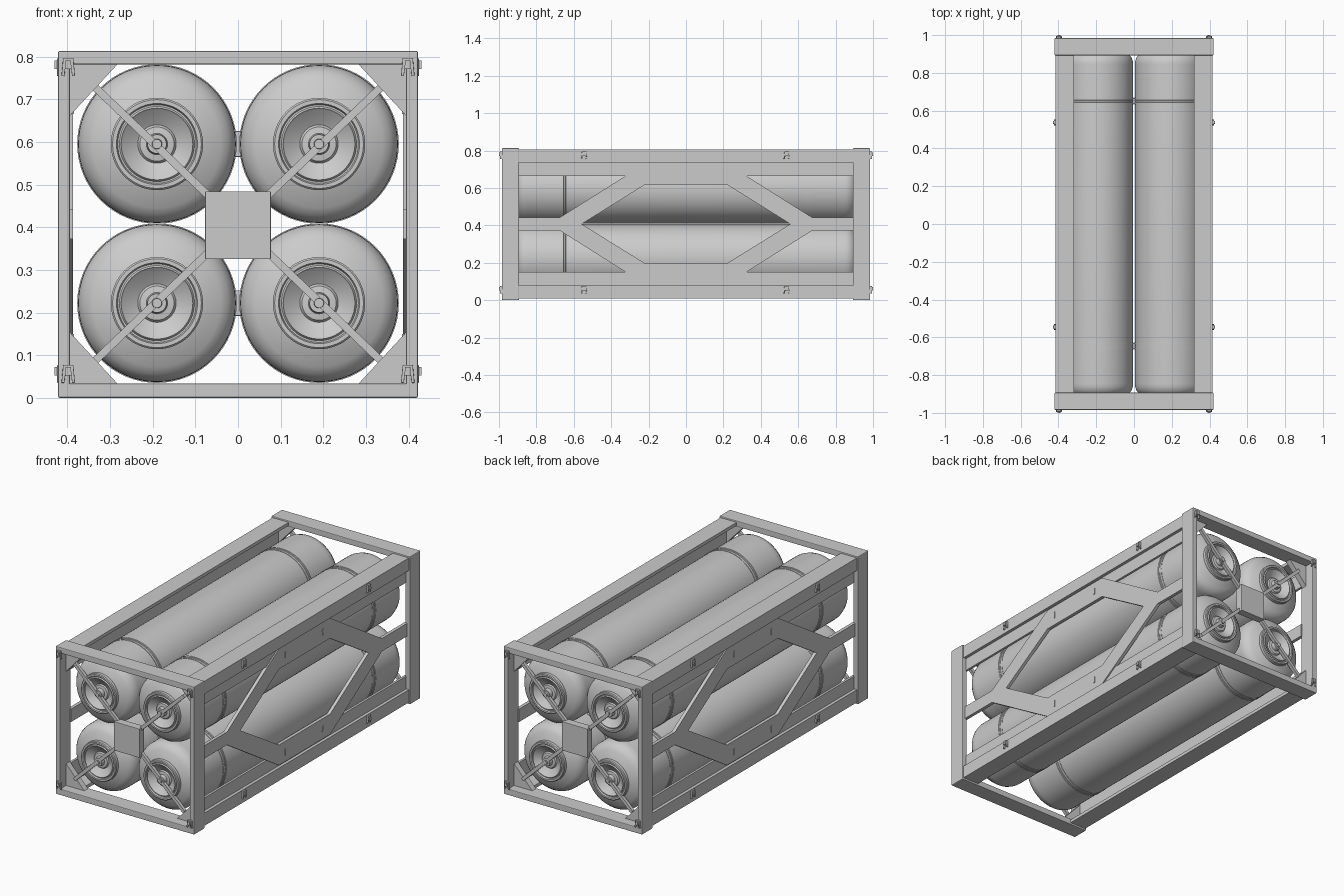
import bpy, bmesh, math
from mathutils import Vector

if "Cube" in bpy.data.objects:
    bpy.data.objects.remove(bpy.data.objects["Cube"])

TANK_X, TANK_Z, TANK_R, MID = 0.19, (0.222, 0.595), 0.185, 0.4075


def finish(name, bm, smooth=False, bevel=0.0):
    bmesh.ops.recalc_face_normals(bm, faces=bm.faces)
    me = bpy.data.meshes.new(name)
    bm.to_mesh(me)
    bm.free()
    ob = bpy.data.objects.new(name, me)
    bpy.context.collection.objects.link(ob)
    if bevel:
        m = ob.modifiers.new("bevel", 'BEVEL')
        m.width, m.segments, m.limit_method = bevel, 2, 'ANGLE'
    if smooth:
        bpy.ops.object.select_all(action='DESELECT')
        ob.select_set(True)
        bpy.context.view_layer.objects.active = ob
        bpy.ops.object.shade_smooth_by_angle(angle=math.radians(25))
    return ob


def prism(name, pts, axis, a, b, bevel=0.0):
    """Extrude a 2D outline along x (points are y,z) or y (points are x,z)."""
    place = (lambda p, d: (d, p[0], p[1])) if axis == 'x' else (lambda p, d: (p[0], d, p[1]))
    bm = bmesh.new()
    lo = [bm.verts.new(place(p, a)) for p in pts]
    hi = [bm.verts.new(place(p, b)) for p in pts]
    n = len(pts)
    bm.faces.new(lo)
    bm.faces.new(hi[::-1])
    for i in range(n):
        j = (i + 1) % n
        bm.faces.new((lo[i], lo[j], hi[j], hi[i]))
    return finish(name, bm, bevel=bevel)


def box(name, x0, x1, y0, y1, z0, z1, bevel=0.0):
    return prism(name, [(x0, z0), (x1, z0), (x1, z1), (x0, z1)], 'y', y0, y1, bevel)


def lathe(name, prof, cx, cz, closed=False):
    """Spin a (radius, y) profile around the y direction."""
    bm = bmesh.new()
    vs = [bm.verts.new((cx + r, y, cz)) for r, y in prof]
    es = [bm.edges.new(p) for p in zip(vs, vs[1:])]
    if closed:
        es.append(bm.edges.new((vs[-1], vs[0])))
    bmesh.ops.spin(bm, geom=vs + es, cent=(cx, 0, cz), axis=(0, 1, 0),
                   angle=math.tau, steps=64, use_merge=True)
    bmesh.ops.remove_doubles(bm, verts=bm.verts, dist=1e-5)
    return finish(name, bm, smooth=True)


def flip_z(pts):
    return [(u, 2 * MID - z) for u, z in pts]


# gas tanks: straight body, rounded shoulders, collar, dished end and valve boss
END = [(TANK_R, 0.845), (0.184, 0.862), (0.178, 0.88), (0.167, 0.895), (0.15, 0.907),
       (0.108, 0.922), (0.108, 0.938), (0.104, 0.942), (0.095, 0.942), (0.092, 0.934),
       (0.088, 0.934), (0.084, 0.94), (0.08, 0.936), (0.045, 0.915), (0.04, 0.922),
       (0.025, 0.924), (0.022, 0.945), (0.012, 0.945), (0.011, 0.955), (0.0, 0.955)]
tank_profile = [(r, -y) for r, y in END[::-1]] + END
W = 0.019
strap_profile = [(0.18, -W), (0.187, -W), (0.187, -0.008), (0.184, -0.007), (0.184, -0.004),
                 (0.187, -0.003), (0.187, 0.003), (0.184, 0.004), (0.184, 0.007),
                 (0.187, 0.008), (0.187, W), (0.18, W)]
for sx in (-1, 1):
    for z in TANK_Z:
        lathe("gas_tank", tank_profile, sx * TANK_X, z)
        for y in (-0.646, 0.652):
            lathe("tank_strap", [(r, y + d) for r, d in strap_profile], sx * TANK_X, z, True)

# strap clamps between the paired tanks
for y in (-0.646, 0.652):
    for z in TANK_Z:
        box("strap_clamp", -0.011, 0.011, y - 0.014, y + 0.014, z - 0.03, z + 0.03, 0.002)

# end frames, centre plate, corner gussets and diagonal braces
for s in (-1, 1):
    def y_span(a, b):
        return sorted((s * a, s * b))
    ya, yb = y_span(0.893, 0.984)
    for sx in (-1, 1):
        x0, x1 = sorted((sx * 0.394, sx * 0.422))
        box("end_post", x0, x1, ya, yb, 0.0, 0.813, 0.004)
    box("end_top_beam", -0.42, 0.42, ya, yb, 0.781, 0.813, 0.004)
    box("end_bottom_beam", -0.42, 0.42, ya, yb, 0.0, 0.034, 0.004)
    ya, yb = y_span(0.925, 0.968)
    box("centre_plate", -0.077, 0.077, ya, yb, 0.325, 0.484, 0.002)
    for sx in (-1, 1):
        for flip in (False, True):
            tri = [(sx * 0.40, 0.655), (sx * 0.40, 0.79), (sx * 0.275, 0.79)]
            a, b = Vector((sx * 0.06, 0.465)), Vector((sx * 0.334, 0.727))
            n = (b - a).orthogonal().normalized() * 0.009
            bar = [tuple(p) for p in (a + n, b + n, b - n, a - n)]
            if flip:
                tri, bar = flip_z(tri), flip_z(bar)
            prism("corner_gusset", tri, 'y', s * 0.90, s * 0.932)
            prism("diagonal_brace", bar, 'y', s * 0.932, s * 0.95)

# long corner rails: angle section with a recessed inner strip
for sx in (-1, 1):
    for flip in (False, True):
        rail = [(0.415, 0.735), (0.415, 0.805), (0.317, 0.805), (0.317, 0.787),
                (0.398, 0.787), (0.398, 0.735)]
        strip = [(0.398, 0.665), (0.398, 0.75), (0.385, 0.75), (0.385, 0.665)]
        for name, pts in (("corner_rail", rail), ("rail_inner_strip", strip)):
            pts = [(sx * x, z) for x, z in pts]
            prism(name, flip_z(pts) if flip else pts, 'y', -0.9, 0.9)

# hexagonal side braces with mounting studs
half = [(-0.9, MID), (-0.9, 0.443), (-0.674, 0.443), (-0.222, 0.728)]
hole = [(-0.222, 0.616), (-0.558, MID)]
outline = half + [(-y, z) for y, z in half[::-1]]
outline += [(-y, z) for y, z in hole[::-1]] + hole
for sx in (-1, 1):
    for flip in (False, True):
        pts = flip_z(outline) if flip else outline
        prism("side_brace", pts, 'x', sx * 0.387, sx * 0.405)
        for cy in (-0.165, 0.16):
            stud = []
            for i in range(16):
                t = math.tau * i / 16
                dz = 0.013 if math.sin(t) >= 0 else -0.013
                stud.append((cy + 0.006 * math.cos(t), 0.675 + dz + 0.006 * math.sin(t)))
            prism("brace_stud", flip_z(stud) if flip else stud, 'x', sx * 0.40, sx * 0.408)


# forked clips on the rails and on the end frames
def clip(axis, c, z, start, sign):
    fork = [(-0.016, -0.021), (-0.009, -0.021), (-0.006, 0.004), (0.006, 0.004),
            (0.009, -0.021), (0.016, -0.021), (0.012, 0.021), (-0.012, 0.021)]
    prism("clip_fork", [(c + u, z + v) for u, v in fork], axis,
          start, start + sign * 0.012, 0.0015)
    knob = [(c + u, z + v) for u, v in ((-0.008, -0.004), (0.008, -0.004),
                                       (0.006, 0.016), (-0.006, 0.016))]
    prism("clip_knob", knob, axis, start, start + sign * 0.018)


for z in (0.056, 0.775):
    for sx in (-1, 1):
        for y in (-0.545, 0.538):
            clip('x', y, z, sx * 0.412, sx)
        for s in (-1, 1):
            clip('y', sx * 0.398, z, s * 0.982, s)
